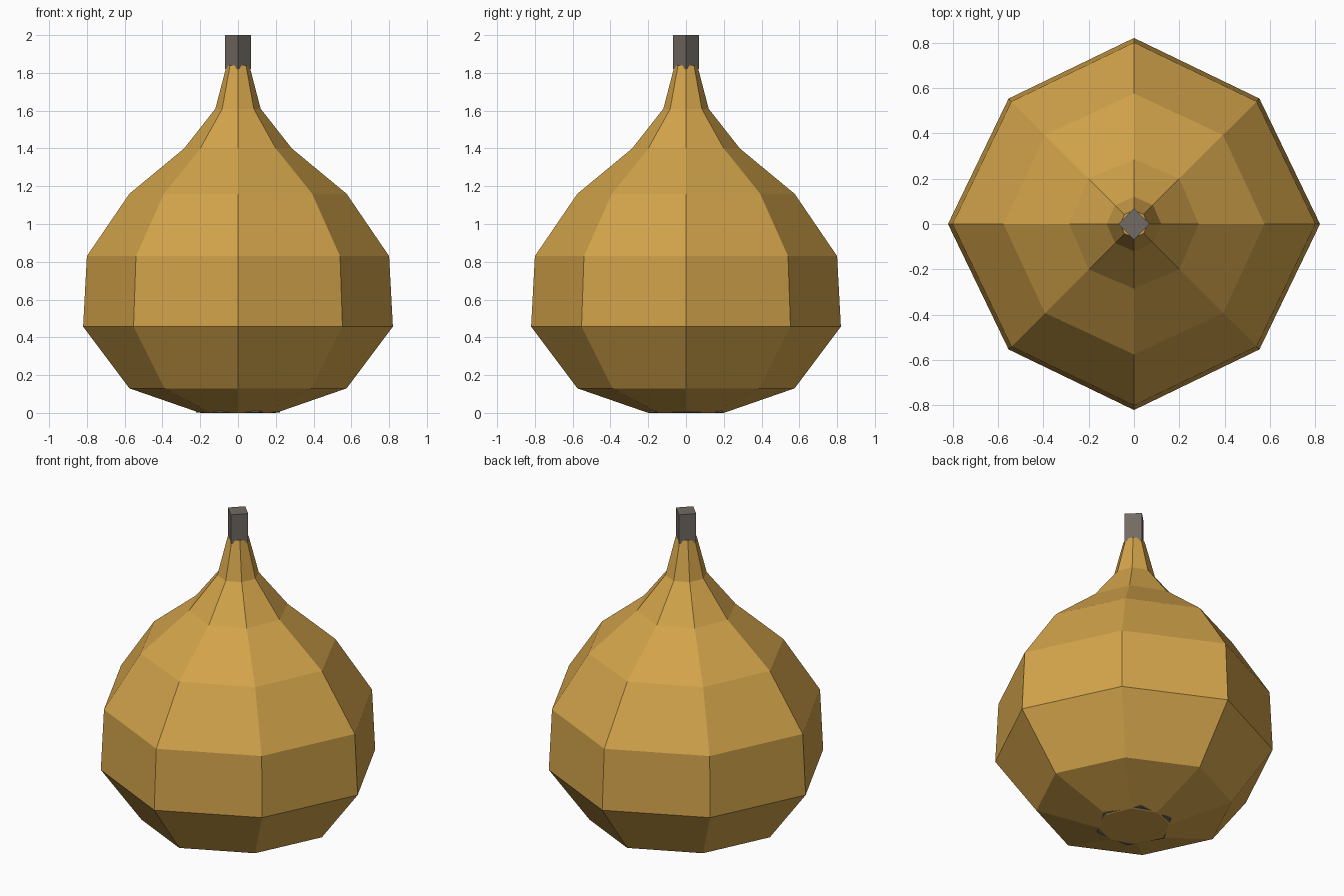
import bpy, bmesh, math

if "Cube" in bpy.data.objects:
    bpy.data.objects.remove(bpy.data.objects["Cube"])

def material(name, rgb):
    m = bpy.data.materials.new(name)
    m.diffuse_color = (*rgb, 1)
    m.use_nodes = True
    m.node_tree.nodes["Principled BSDF"].inputs["Base Color"].default_value = m.diffuse_color
    return m

gold = material("golden skin", (0.65, 0.37, 0.07))
grey = material("grey brown", (0.17, 0.145, 0.125))

def lathe(name, rings, sides, mat):
    """Stack rings (axis radius, diagonal radius, z) into a closed flat-faced solid."""
    bm = bmesh.new()
    loops = []
    for ra, rd, z in rings:
        loop = []
        for i in range(sides):
            a = 2 * math.pi * i / sides
            r = rd if i % 2 else ra
            loop.append(bm.verts.new((r * math.cos(a), r * math.sin(a), z)))
        loops.append(loop)
    for lo, hi in zip(loops, loops[1:]):
        for i in range(sides):
            j = (i + 1) % sides
            bm.faces.new((lo[i], lo[j], hi[j], hi[i]))
    bm.faces.new(loops[0][::-1])
    bm.faces.new(loops[-1])
    me = bpy.data.meshes.new(name)
    bm.to_mesh(me)
    bm.free()
    me.materials.append(mat)
    ob = bpy.data.objects.new(name, me)
    bpy.context.collection.objects.link(ob)
    return ob

# Bulb: eight sides, corners on the diagonals pulled in slightly
lathe("bulb", [
    (0.20, 0.20, 0.0), (0.575, 0.55, 0.13), (0.82, 0.782, 0.457),
    (0.80, 0.764, 0.83), (0.575, 0.555, 1.16), (0.285, 0.283, 1.40),
    (0.12, 0.118, 1.61), (0.06, 0.06, 1.84)], 8, gold)

# Square stem turned corner-on
lathe("stem", [(0.07, 0.07, 1.82), (0.07, 0.07, 2.0)], 4, grey)

# Thin six-sided base plate peeking out under the bulb
lathe("base_plate", [(0.222, 0.222, 0.003), (0.222, 0.222, 0.01)], 6, grey)
